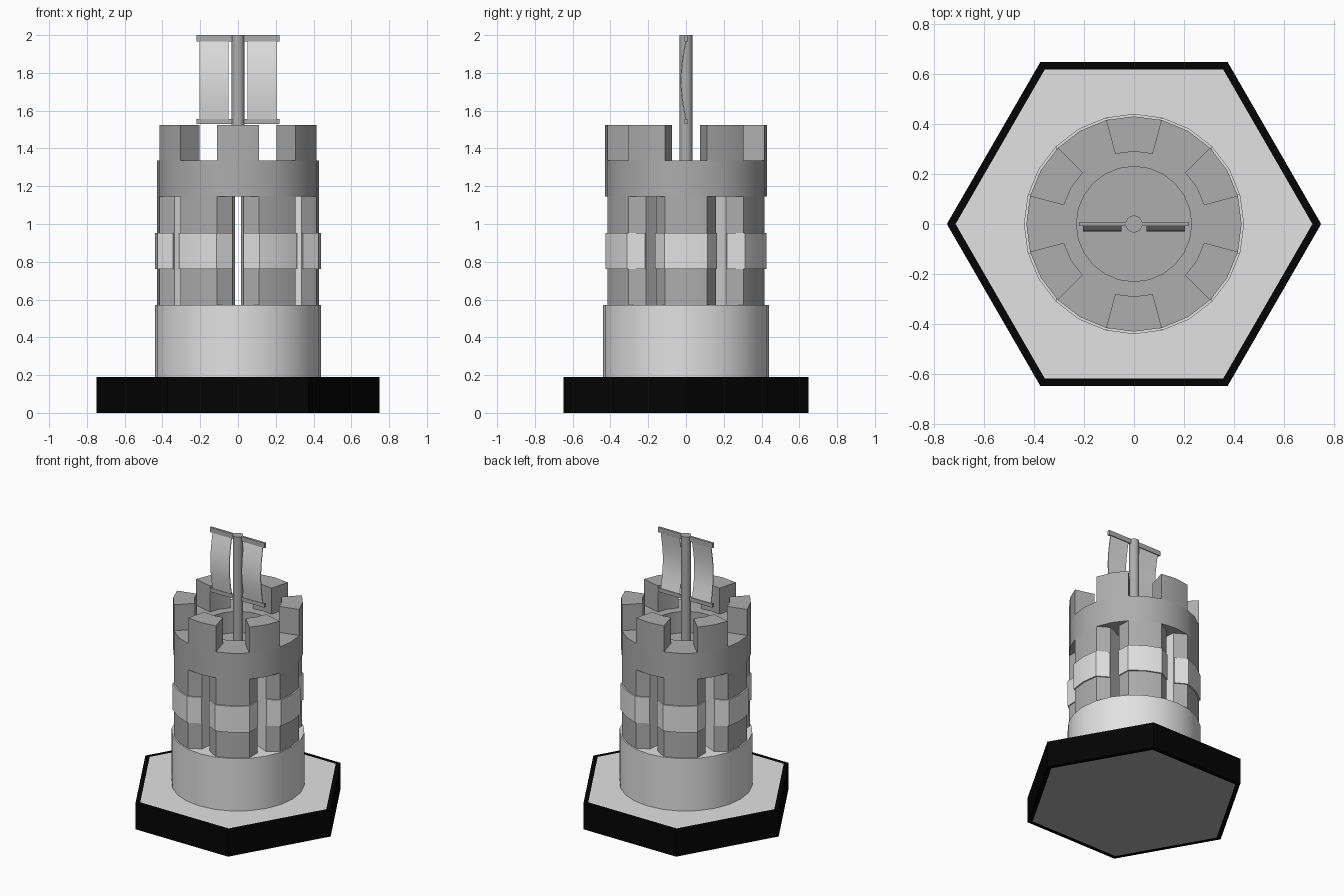
import bpy, bmesh
from math import sin, cos, radians, pi
from mathutils import Matrix, Vector

if "Cube" in bpy.data.objects:
    bpy.data.objects.remove(bpy.data.objects["Cube"], do_unlink=True)


def make_material(name, value):
    mat = bpy.data.materials.new(name)
    mat.use_nodes = True
    color = (value, value, value, 1)
    mat.diffuse_color = color
    mat.node_tree.nodes["Principled BSDF"].inputs["Base Color"].default_value = color
    return mat


LIGHT = make_material("light grey", 0.76)
STONE = make_material("mid grey", 0.42)
BLACK = make_material("black", 0.001)
SIDES = 24


def finish(name, bm, *mats):
    bmesh.ops.recalc_face_normals(bm, faces=bm.faces)
    mesh = bpy.data.meshes.new(name)
    bm.to_mesh(mesh)
    bm.free()
    for mat in mats:
        mesh.materials.append(mat)
    obj = bpy.data.objects.new(name, mesh)
    bpy.context.collection.objects.link(obj)
    bpy.ops.object.select_all(action='DESELECT')
    obj.select_set(True)
    bpy.context.view_layer.objects.active = obj
    bpy.ops.object.shade_smooth_by_angle(angle=radians(30))
    return obj


def polar(r, deg):
    return Vector((r * cos(radians(deg)), r * sin(radians(deg))))


def add_prism(bm, points, z0, z1):
    face = bm.faces.new([bm.verts.new((p.x, p.y, z0)) for p in points])
    top = bmesh.ops.extrude_face_region(bm, geom=[face], use_keep_orig=True)["geom"]
    verts = [g for g in top if isinstance(g, bmesh.types.BMVert)]
    bmesh.ops.translate(bm, verts=verts, vec=(0, 0, z1 - z0))


def cylinder(name, r, z0, z1, mat, sides=SIDES):
    bm = bmesh.new()
    add_prism(bm, [polar(r, 360 * i / sides) for i in range(sides)], z0, z1)
    finish(name, bm, mat)


def box(name, x0, x1, y0, y1, z0, z1, mat):
    bm = bmesh.new()
    add_prism(bm, [Vector(p) for p in ((x0, y0), (x1, y0), (x1, y1), (x0, y1))], z0, z1)
    finish(name, bm, mat)


def six_prisms(points, z0, z1, start=0):
    bm = bmesh.new()
    for i in range(6):
        turn = Matrix.Rotation(radians(start + 60 * i), 2)
        add_prism(bm, [turn @ p for p in points], z0, z1)
    return bm


def slit_edge(r, half_width):
    # Point on the side of the slit centred 30 degrees round from the pillar
    return polar(r, 30) + polar(half_width, -60)


def mirrored(half):
    # Completes a plan outline that is symmetrical about the x axis
    return half + [Vector((p.x, -p.y)) for p in reversed(half) if abs(p.y) > 1e-6]


# Hexagonal base with inset panels above and below
bm = bmesh.new()
add_prism(bm, [polar(0.748, 60 * i) for i in range(6)], 0, 0.19)
bmesh.ops.recalc_face_normals(bm, faces=bm.faces)
caps = [f for f in bm.faces if abs(f.normal.z) > 0.9]
bmesh.ops.inset_individual(bm, faces=caps, thickness=0.035)
for f in caps:
    f.material_index = 1 if f.normal.z > 0 else 2
finish("hexagonal_base", bm, BLACK, LIGHT, STONE)

# Lower drum
cylinder("lower_drum", 0.44, 0.19, 0.572, LIGHT)

# Wall pillars with splayed slits between them, light inside the slits
pillar = [polar(0.43, 0), polar(0.43, 15), slit_edge(0.37, 0.03),
          slit_edge(0.23, 0.015), polar(0.23, 15), polar(0.23, 0)]
bm = six_prisms(mirrored(pillar), 0.572, 1.145)
bm.normal_update()
for f in bm.faces:
    if abs(f.normal.z) < 0.5 and f.calc_center_median().xy.length < 0.35:
        f.material_index = 1
finish("wall_pillars", bm, STONE, LIGHT)

# Raised band wrapped round each pillar
band = [polar(0.44, 0), polar(0.44, 15), slit_edge(0.38, 0.03),
        slit_edge(0.36, 0.035), polar(0.33, 0)]
finish("pillar_bands", six_prisms(mirrored(band), 0.762, 0.953), LIGHT)

# Upper ring with open centre
bm = bmesh.new()
profile = [bm.verts.new((r, 0, z)) for r, z in
           ((0.23, 1.145), (0.43, 1.145), (0.43, 1.335), (0.23, 1.335))]
edges = [bm.edges.new((profile[i], profile[(i + 1) % 4])) for i in range(4)]
bmesh.ops.spin(bm, geom=profile + edges, axis=(0, 0, 1), cent=(0, 0, 0),
               angle=2 * pi, steps=SIDES, use_merge=True)
bmesh.ops.remove_doubles(bm, verts=bm.verts, dist=1e-4)
finish("upper_ring", bm, STONE)
cylinder("tower_floor", 0.232, 1.148, 1.18, STONE)

# Battlements
merlon = [polar(0.43, 0), polar(0.43, 15), polar(0.29, 15), polar(0.29, 0)]
finish("battlements", six_prisms(mirrored(merlon), 1.335, 1.525, start=30), STONE)

# Mast and its two yards
cylinder("mast", 0.034, 1.17, 2.0, STONE, 16)
box("top_yard", -0.22, 0.22, -0.008, 0.008, 1.965, 2.0, STONE)
box("bottom_yard", -0.22, 0.22, -0.008, 0.008, 1.53, 1.557, STONE)

# Two billowing sails
for side, name in ((-1, "right_sail"), (1, "left_sail")):
    bm = bmesh.new()
    steps = 10
    rows = []
    for i in range(steps + 1):
        t = i / steps
        y = -0.026 * sin(pi * t)
        z = 1.55 + 0.42 * t
        rows.append([bm.verts.new((side * x, y + d, z))
                     for x, d in ((0.05, -0.003), (0.203, -0.003), (0.203, 0.003), (0.05, 0.003))])
    for a, b in zip(rows, rows[1:]):
        for k in range(4):
            n = (k + 1) % 4
            bm.faces.new((a[k], a[n], b[n], b[k]))
    bm.faces.new(rows[0])
    bm.faces.new(rows[-1])
    finish(name, bm, LIGHT)
